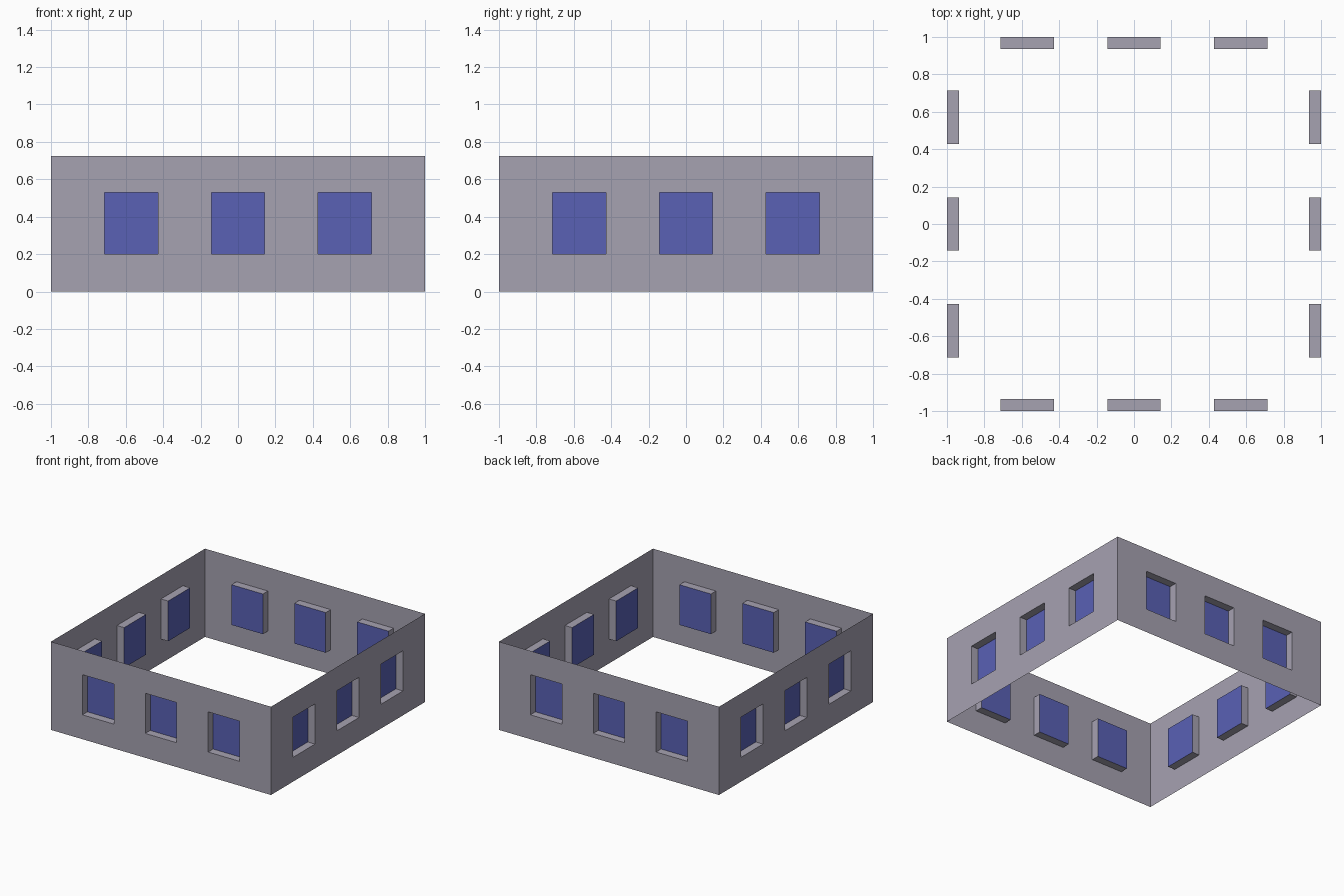
import bpy
import bmesh
from math import radians
from mathutils import Matrix, Vector

cube = bpy.data.objects.get("Cube")
if cube:
    bpy.data.objects.remove(cube, do_unlink=True)


def make_material(name, rgb):
    mat = bpy.data.materials.new(name)
    mat.use_nodes = True
    color = (*rgb, 1.0)
    mat.diffuse_color = color
    mat.node_tree.nodes["Principled BSDF"].inputs["Base Color"].default_value = color
    return mat


wall_gray = make_material("wall gray", (0.38, 0.36, 0.44))
glass_blue = make_material("window blue", (0.10, 0.12, 0.46))

COLUMNS = 7
LEVELS = [0.0, 0.20, 0.53, 0.725]
DEPTH = 0.065


def build_wall(name, angle):
    """One open sheet wall whose windows are pushed inward."""
    bm = bmesh.new()
    rows = [[bm.verts.new((-1 + 2 * i / COLUMNS, -1, z)) for i in range(COLUMNS + 1)]
            for z in LEVELS]
    windows = []
    for r in range(len(LEVELS) - 1):
        for c in range(COLUMNS):
            face = bm.faces.new((rows[r][c], rows[r][c + 1],
                                 rows[r + 1][c + 1], rows[r + 1][c]))
            if r == 1 and c % 2 == 1:
                windows.append(face)

    # Recessed panes with gray reveals
    panes = bmesh.ops.extrude_discrete_faces(bm, faces=windows)["faces"]
    for pane in panes:
        pane.material_index = 1
        bmesh.ops.translate(bm, verts=pane.verts, vec=Vector((0, DEPTH, 0)))

    # Merge the coplanar wall strips into clean surfaces
    bmesh.ops.dissolve_limit(bm, angle_limit=radians(1), verts=bm.verts,
                             edges=bm.edges, delimit={'MATERIAL'})
    bmesh.ops.rotate(bm, verts=bm.verts, cent=(0, 0, 0),
                     matrix=Matrix.Rotation(radians(angle), 3, 'Z'))
    mesh = bpy.data.meshes.new(name)
    bm.to_mesh(mesh)
    bm.free()
    mesh.materials.append(wall_gray)
    mesh.materials.append(glass_blue)
    obj = bpy.data.objects.new(name, mesh)
    bpy.context.collection.objects.link(obj)


# Four identical walls around the open storey
for index, side in enumerate(("front", "left", "back", "right")):
    build_wall(side + "_wall", index * 90)
